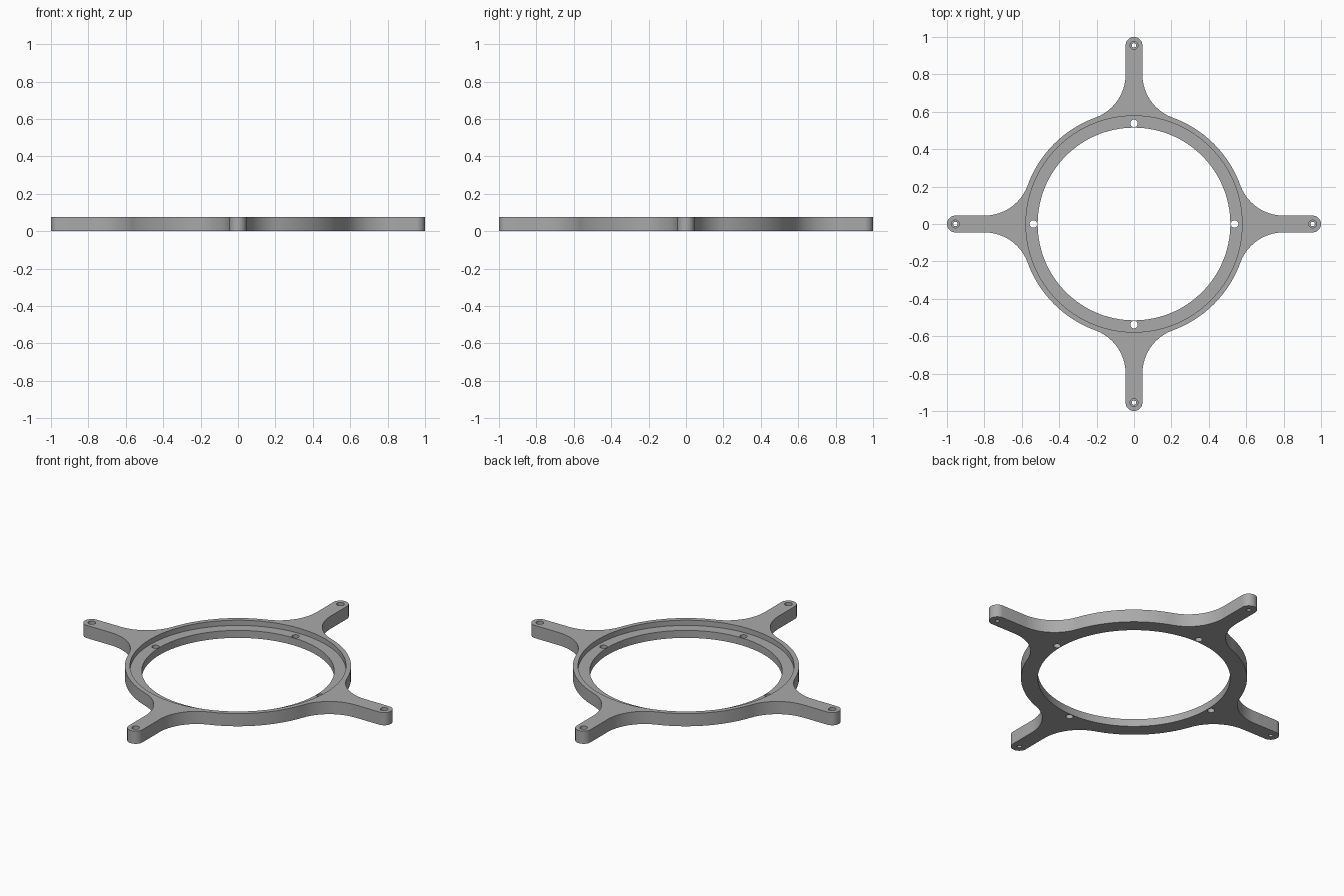
import bpy, bmesh
from math import sin, cos, pi, atan2, hypot
from mathutils import Matrix, Vector

cube = bpy.data.objects.get("Cube")
if cube:
    bpy.data.objects.remove(cube, do_unlink=True)

HEIGHT, LEDGE = 0.075, 0.044        # full height, recess floor
RING_R, RECESS_R, BORE_R = 0.605, 0.578, 0.515
ARM_W, ARM_START = 0.045, 0.8       # half width, end of the fillet
TIP = 1 - ARM_W
# Fillet radius that is tangent to both the ring and the arm side
FILLET = (ARM_START**2 + ARM_W**2 - RING_R**2) / (2 * (RING_R - ARM_W))

grey = bpy.data.materials.new("grey plastic")
grey.use_nodes = True
colour = (0.4, 0.4, 0.4, 1)
grey.diffuse_color = colour
grey.node_tree.nodes["Principled BSDF"].inputs["Base Color"].default_value = colour


def arc(cx, cy, r, a0, a1, n):
    return [Vector((cx + r * cos(a0 + (a1 - a0) * i / n),
                    cy + r * sin(a0 + (a1 - a0) * i / n), 0)) for i in range(n + 1)]


def add_object(name, bm):
    bmesh.ops.recalc_face_normals(bm, faces=bm.faces)
    mesh = bpy.data.meshes.new(name)
    bm.to_mesh(mesh)
    bm.free()
    mesh.materials.append(grey)
    ob = bpy.data.objects.new(name, mesh)
    bpy.context.collection.objects.link(ob)
    return ob


def cylinder(bm, r, x, y, z0, z1, n):
    bmesh.ops.create_cone(bm, cap_ends=True, segments=n, radius1=r, radius2=r,
                          depth=z1 - z0, matrix=Matrix.Translation((x, y, (z0 + z1) / 2)))


# Outline of one quarter: lower fillet, rounded arm tip, upper fillet, ring arc
cy = ARM_W + FILLET
join = atan2(cy, ARM_START)
quarter = (arc(ARM_START, -cy, FILLET, pi - join, pi / 2, 20)
           + arc(TIP, 0, ARM_W, -pi / 2, pi / 2, 20)
           + arc(ARM_START, cy, FILLET, -pi / 2, join - pi, 20)
           + arc(0, 0, RING_R, join, pi / 2 - join, 24)[1:-1])

bm = bmesh.new()
points = [Matrix.Rotation(k * pi / 2, 3, 'Z') @ p for k in range(4) for p in quarter]
face = bm.faces.new([bm.verts.new(p) for p in points])
walls = bmesh.ops.extrude_face_region(bm, geom=[face])
bmesh.ops.translate(bm, vec=(0, 0, HEIGHT),
                    verts=[v for v in walls["geom"] if isinstance(v, bmesh.types.BMVert)])
frame = add_object("mounting_ring_with_arms", bm)

# Through cuts: bore, ring holes, tip holes; upper cuts: recess and counterbores
through, upper = bmesh.new(), bmesh.new()
cylinder(through, BORE_R, 0, 0, -0.1, 0.2, 128)
cylinder(upper, RECESS_R, 0, 0, LEDGE, 0.2, 128)
for k in range(4):
    c, s = cos(k * pi / 2), sin(k * pi / 2)
    cylinder(through, 0.02, 0.538 * c, 0.538 * s, -0.1, 0.2, 24)
    cylinder(through, 0.012, TIP * c, TIP * s, -0.1, 0.2, 24)
    cylinder(upper, 0.021, TIP * c, TIP * s, LEDGE, 0.2, 24)

cutters = [add_object("through_cutter", through), add_object("recess_cutter", upper)]
for cutter in cutters:
    cutter.hide_render = True
    mod = frame.modifiers.new(cutter.name, 'BOOLEAN')
    mod.operation, mod.solver, mod.object = 'DIFFERENCE', 'EXACT', cutter

# Bake the cuts and drop the cutters
bpy.context.view_layer.update()
baked = bpy.data.meshes.new_from_object(
    frame.evaluated_get(bpy.context.evaluated_depsgraph_get()))
frame.modifiers.clear()
frame.data = baked
for cutter in cutters:
    bpy.data.objects.remove(cutter, do_unlink=True)

# Smooth curved walls with crisp rims
bpy.ops.object.select_all(action='DESELECT')
frame.select_set(True)
bpy.context.view_layer.objects.active = frame
bpy.ops.object.shade_smooth_by_angle(angle=pi / 6)
